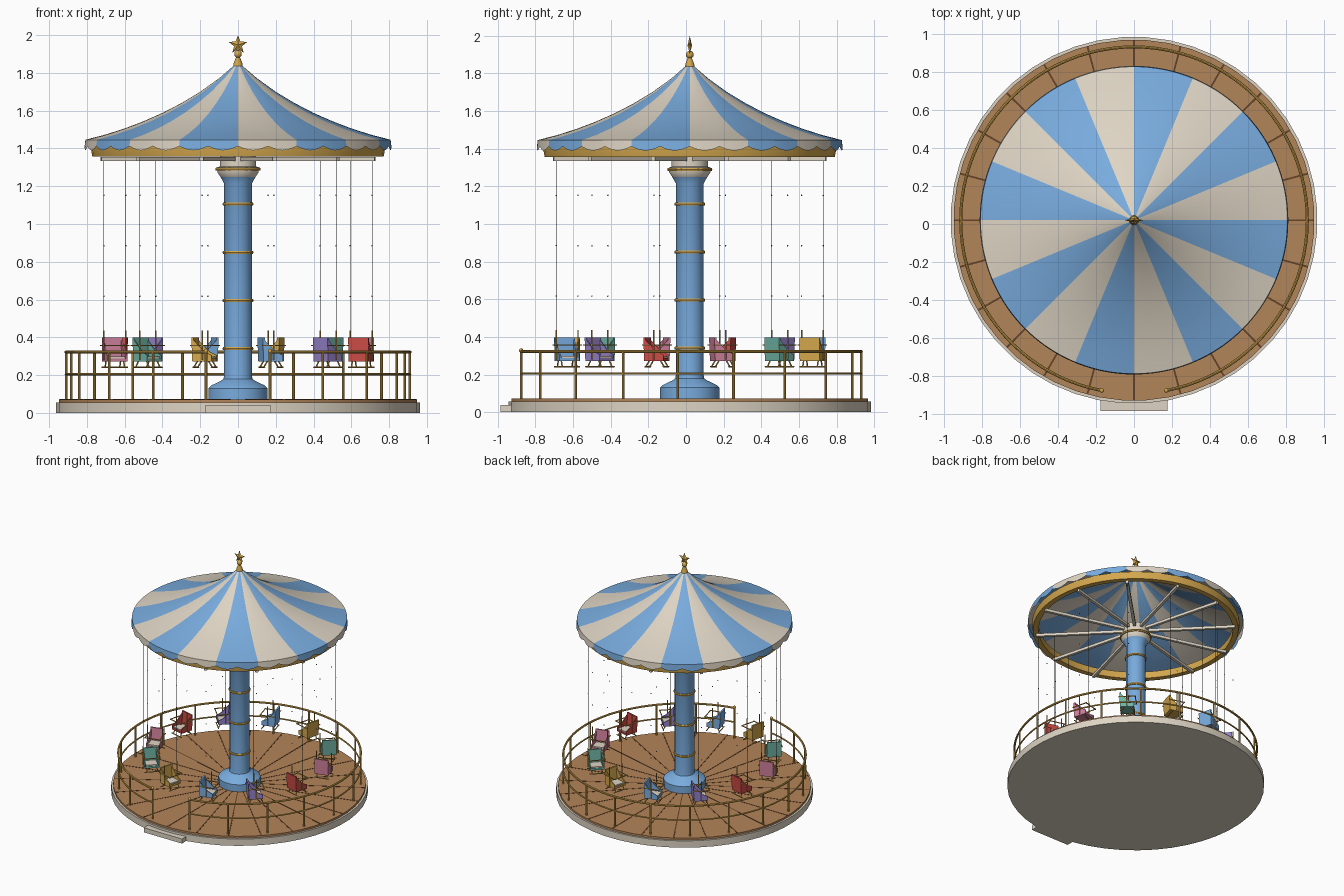
import bpy, bmesh, math
from mathutils import Vector, Matrix

if "Cube" in bpy.data.objects:
    bpy.data.objects.remove(bpy.data.objects["Cube"])

CY = 0.02                       # the ride axis sits slightly behind the origin
AXIS = Matrix.Translation((0, CY, 0))
TAU = math.tau


def mat(name, rgb):
    m = bpy.data.materials.new(name)
    m.diffuse_color = (*rgb, 1)
    m.use_nodes = True
    m.node_tree.nodes["Principled BSDF"].inputs["Base Color"].default_value = m.diffuse_color
    return m


BLUE = mat("sky blue", (.19, .41, .73))
CREAM = mat("cream", (.73, .66, .55))
GOLD = mat("gold", (.66, .39, .075))
WOOD = mat("deck wood", (.45, .235, .10))
SEAM = mat("dark wood", (.13, .055, .02))
RED = mat("red", (.60, .07, .06))
PURPLE = mat("purple", (.31, .23, .60))
PINK = mat("pink", (.63, .22, .33))
TEAL = mat("teal", (.16, .45, .37))
STEEL = mat("chain grey", (.12, .12, .13))


def finish(name, bm, mats, smooth=True, xf=AXIS, fix=True):
    if fix:
        bmesh.ops.recalc_face_normals(bm, faces=bm.faces[:])
    me = bpy.data.meshes.new(name)
    bm.to_mesh(me)
    bm.free()
    for m in mats:
        me.materials.append(m)
    ob = bpy.data.objects.new(name, me)
    bpy.context.collection.objects.link(ob)
    ob.matrix_world = xf
    if smooth:
        bpy.ops.object.select_all(action='DESELECT')
        ob.select_set(True)
        bpy.context.view_layer.objects.active = ob
        bpy.ops.object.shade_smooth_by_angle(angle=math.radians(35))
    return ob


def polar(r, a, z):
    return Vector((r * math.cos(a), r * math.sin(a), z))


def lathe(name, prof, n, m, closed=False, smooth=True):
    bm = bmesh.new()
    rings = [[bm.verts.new(polar(r, (i + .5) * TAU / n, z)) for i in range(n)] for r, z in prof]
    pairs = list(zip(rings, rings[1:])) + ([(rings[-1], rings[0])] if closed else [])
    for a, b in pairs:
        for i in range(n):
            j = (i + 1) % n
            bm.faces.new((a[i], a[j], b[j], b[i]))
    if not closed:
        bm.faces.new(rings[0])
        bm.faces.new(rings[-1])
    return finish(name, bm, [m], smooth)


def sweep(bm, path, r, n=6, mi=0):
    """Round tube along a list of points."""
    path = [Vector(p) for p in path]
    rings = []
    for i, p in enumerate(path):
        t = (path[min(i + 1, len(path) - 1)] - path[max(i - 1, 0)]).normalized()
        u = t.cross(Vector((1, 0, 0)) if abs(t.z) > .9 else Vector((0, 0, 1))).normalized()
        v = t.cross(u)
        rings.append([bm.verts.new(p + r * (u * math.cos(k * TAU / n) + v * math.sin(k * TAU / n)))
                      for k in range(n)])
    fs = [bm.faces.new((a[k], a[(k + 1) % n], b[(k + 1) % n], b[k]))
          for a, b in zip(rings, rings[1:]) for k in range(n)]
    fs += [bm.faces.new(rings[0]), bm.faces.new(rings[-1])]
    for f in fs:
        f.material_index = mi


def prism(bm, pts, off, mi=0):
    """Flat polygon extruded by a vector."""
    off = Vector(off)
    a = [bm.verts.new(p) for p in pts]
    b = [bm.verts.new(Vector(p) + off) for p in pts]
    fs = [bm.faces.new(a), bm.faces.new(b)]
    fs += [bm.faces.new((a[i - 1], a[i], b[i], b[i - 1])) for i in range(len(a))]
    for f in fs:
        f.material_index = mi


def box(bm, x0, x1, y0, y1, z0, z1, mi=0):
    prism(bm, [(x0, y0, z0), (x1, y0, z0), (x1, y1, z0), (x0, y1, z0)], (0, 0, z1 - z0), mi)


def ball(bm, p, r):
    bmesh.ops.create_uvsphere(bm, u_segments=10, v_segments=6, radius=r, matrix=Matrix.Translation(p))


# platform, deck, plank seams and entrance step
lathe("platform", [(.965, 0), (.965, .056)], 48, CREAM)
lathe("deck", [(.95, .056), (.95, .072)], 48, WOOD)
bm = bmesh.new()
for k in range(24):
    a = k * TAU / 24
    s = Vector((-math.sin(a), math.cos(a), 0))
    p, q = polar(.16, a, .070), polar(.945, a, .070)
    prism(bm, [p - s * .003, q - s * .005, q + s * .005, p + s * .003], (0, 0, .0035))
finish("deck_seams", bm, [SEAM], False)
bm = bmesh.new()
box(bm, -.175, .175, -.985, -.90, 0, .038)
finish("entrance_step", bm, [CREAM], False, Matrix())

# centre column with base, bands and capital
lathe("column", [(.16, .07), (.16, .13), (.145, .145), (.095, .168), (.078, .18), (.075, .20),
                 (.075, 1.215), (.095, 1.25)], 16, BLUE)
lathe("capital", [(.095, 1.25), (.112, 1.275), (.112, 1.30), (.098, 1.305), (.098, 1.37)], 16, CREAM)
for i, (z, r) in enumerate([(.34, .083), (.595, .083), (.85, .083), (1.105, .083), (1.29, .121)]):
    lathe("column_band_%d" % i, [(r - .02, z - .008), (r - .003, z - .008), (r, z),
                                 (r - .003, z + .008), (r - .02, z + .008)], 24, GOLD, True)

# striped canopy with scalloped valance
PROF = [(.015, 1.845), (.10, 1.772), (.2, 1.70), (.3, 1.64), (.4, 1.588), (.5, 1.544),
        (.6, 1.506), (.7, 1.474), (.808, 1.446)]
SEG = 12
N = 16 * SEG
bm = bmesh.new()
rings = [[bm.verts.new(polar(r, i * TAU / N, z)) for i in range(N)] for r, z in PROF]
rings.append([bm.verts.new(polar(.812, i * TAU / N, 1.412 - .022 * abs(math.sin(math.pi * i / (SEG / 2)))))
              for i in range(N)])
for a, b in zip(rings, rings[1:]):
    for i in range(N):
        j = (i + 1) % N
        f = bm.faces.new((a[i], b[i], b[j], a[j]))
        f.material_index = (i // SEG) % 2
finish("canopy", bm, [CREAM, BLUE], fix=False)
lathe("canopy_ring", [(.73, 1.357), (.772, 1.357), (.78, 1.40), (.78, 1.412), (.73, 1.412)], 64, GOLD, True)

# finial: cone, ball and star
lathe("finial_cone", [(.028, 1.81), (.024, 1.85), (.010, 1.885), (.008, 1.92)], 16, GOLD)
bm = bmesh.new()
ball(bm, (0, 0, 1.90), .021)
finish("finial_ball", bm, [GOLD])
bm = bmesh.new()
rim = [bm.verts.new((r * math.sin(k * TAU / 10), 0, 1.948 + r * math.cos(k * TAU / 10)))
       for k in range(10) for r in [.052 if k % 2 == 0 else .022]]
for y in (-.012, .012):
    tip = bm.verts.new((0, y, 1.948))
    for k in range(10):
        bm.faces.new((rim[k - 1], rim[k], tip))
finish("finial_star", bm, [GOLD], False)

# radial arms
bm = bmesh.new()
for k in range(12):
    a = math.radians(15 + 30 * k)
    s = Vector((-math.sin(a), math.cos(a), 0)) * .011
    p, q = polar(.08, a, 1.334), polar(.75, a, 1.334)
    prism(bm, [p - s, q - s, q + s, p + s], (0, 0, .022))
finish("canopy_arms", bm, [CREAM], False)

# fence with an opening at the step
bm = bmesh.new()
A0, A1 = math.radians(-79.3), math.radians(259.3)
for z, r in ((.322, .008), (.205, .006)):
    sweep(bm, [polar(.912, A0 + (A1 - A0) * i / 90, z) for i in range(91)], r, 8)
for k in range(19):
    a = A0 + (A1 - A0) * k / 18
    sweep(bm, [polar(.912, a, .07), polar(.912, a, .325)], .007, 8)
    if k in (0, 18):
        ball(bm, polar(.912, a, .328), .012)
finish("fence", bm, [GOLD])

# swing chairs: local x points outward, local y is the travel direction
COLS = [PINK, TEAL, GOLD, BLUE, PURPLE, RED]
NAMES = ["pink", "teal", "gold", "blue", "purple", "red"]
for k in range(12):
    xf = AXIS @ Matrix.Rotation(math.radians(15 + 30 * k), 4, 'Z') @ Matrix.Translation((.675, 0, 0))
    c = k % 6
    bm = bmesh.new()
    box(bm, -.055, .055, -.05, .05, .272, .288)                       # seat
    prism(bm, [(-.055, -.055, .272), (-.055, -.040, .272), (-.055, -.048, .398),
               (-.055, -.060, .398)], (.11, 0, 0))                    # back
    for x in (-.055, .047):                                           # side panels
        prism(bm, [(x, -.052, .28), (x, .05, .28), (x, .05, .305), (x, .01, .325), (x, -.054, .39)],
              (.008, 0, 0))
    box(bm, -.044, .044, -.038, .045, .287, .298, 1)                  # cushion
    finish("swing_chair_%s_%d" % (NAMES[c], k), bm, [COLS[c], CREAM], False, xf)
    bm = bmesh.new()
    for x in (-.06, .06):                                             # hanger rods and armrests
        sweep(bm, [(x, 0, .28), (x, 0, .437)], .004)
        sweep(bm, [(x, -.065, .357), (x, .065, .357)], .004)
    sweep(bm, [(-.064, .06, .357), (.064, .06, .357)], .004)          # lap bar
    for y in (-1, 1):                                                 # foot bars
        for x in (-.04, .04):
            sweep(bm, [(x, y * .03, .275), (x, y * .05, .242)], .004)
        sweep(bm, [(-.058, y * .05, .242), (.058, y * .05, .242)], .004)
    finish("swing_frame_%d" % k, bm, [GOLD], True, xf)
    bm = bmesh.new()
    for x in (-.06, .06):                                             # thin chains with links
        sweep(bm, [(x, 0, .435), (x, 0, 1.335)], .001, 3)
        for z in (.617, .885, 1.152):
            ball(bm, (x, 0, z), .004)
    finish("swing_chains_%d" % k, bm, [STEEL], True, xf)
